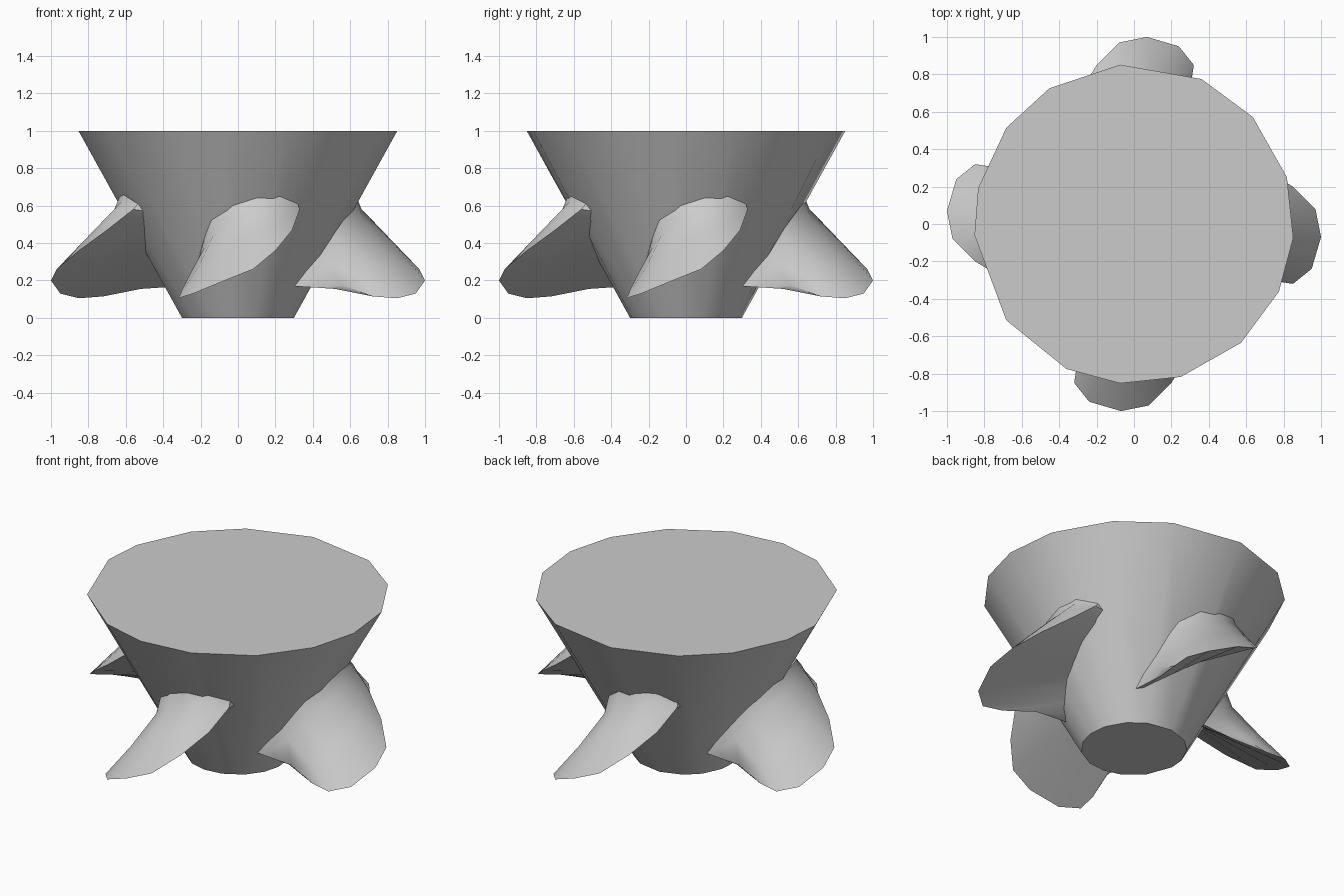
import bpy, bmesh, math
from mathutils import Vector

if "Cube" in bpy.data.objects:
    bpy.data.objects.remove(bpy.data.objects["Cube"], do_unlink=True)

# Single grey material
grey = bpy.data.materials.new("plain_grey")
grey.use_nodes = True
tone = (0.6, 0.6, 0.6, 1)
grey.diffuse_color = tone
grey.node_tree.nodes["Principled BSDF"].inputs["Base Color"].default_value = tone


def finish(bm, name):
    bmesh.ops.recalc_face_normals(bm, faces=bm.faces)
    mesh = bpy.data.meshes.new(name)
    bm.to_mesh(mesh)
    bm.free()
    mesh.materials.append(grey)
    obj = bpy.data.objects.new(name, mesh)
    bpy.context.collection.objects.link(obj)
    bpy.ops.object.select_all(action='DESELECT')
    obj.select_set(True)
    bpy.context.view_layer.objects.active = obj
    bpy.ops.object.shade_smooth_by_angle(angle=math.radians(40))
    return obj


def hub_radius(z):
    return 0.3 + 0.555 * z


def on_hub(x, z, sink=0.015):
    """Point just under the front of the hub surface."""
    r = hub_radius(z) - sink
    return Vector((x, -math.sqrt(r * r - x * x), z))


# Hub: flared, slightly irregular faceted cone
hub_angles = (95, 65, 42, 17, -5, -25, -48, -73, -95, -115, -143, -176, -193, -217, -238)
bm = bmesh.new()
rings = []
for z in (0, 1):
    r = hub_radius(z)
    rings.append([bm.verts.new((r * math.cos(math.radians(a)), r * math.sin(math.radians(a)), z))
                  for a in hub_angles])
n = len(hub_angles)
for i in range(n):
    j = (i + 1) % n
    bm.faces.new((rings[0][i], rings[0][j], rings[1][j], rings[1][i]))
bm.faces.new(rings[0])
bm.faces.new(rings[1])
finish(bm, "hub")

# Blade outline and the line where its upper face meets the hub
rim = [Vector(p) for p in (
    (-.24, -.52, .155), (-.30, -.72, .115), (-.32, -.85, .105), (-.24, -.95, .13),
    (-.07, -1, .2), (.08, -.97, .26), (.2, -.85, .36), (.29, -.7, .47), (.33, -.56, .58))]
upper = [on_hub(x, z) for x, z in (
    (-.24, .17), (-.23, .25), (-.2, .36), (-.17, .46), (-.14, .53),
    (-.03, .61), (.1, .645), (.22, .66), (.32, .61))]
last = len(rim) - 1


def build_blade(name, angle):
    bm = bmesh.new()
    columns = []
    for i, (edge, root) in enumerate(zip(rim, upper)):
        t = i / last
        swell = math.sin(math.pi * t)
        fillet = root.lerp(edge, 0.12) - Vector((0, 0, 0.045 * swell))
        middle = fillet.lerp(edge, 0.5) + Vector((0, 0, 0.02 * swell))
        under = on_hub(-.2 + .53 * t, .18 + .39 * t, 0.03)
        columns.append([bm.verts.new(p) for p in (edge, middle, fillet, root, under)])
    for a, b in zip(columns, columns[1:]):
        for k in range(5):
            m = (k + 1) % 5
            bm.faces.new((a[k], a[m], b[m], b[k]))
    bm.faces.new(columns[0])
    bm.faces.new(columns[-1])
    finish(bm, name).rotation_euler.z = angle


# Four blades around the hub
for k, side in enumerate(("front", "left", "back", "right")):
    build_blade(side + "_blade", k * math.pi / 2)
